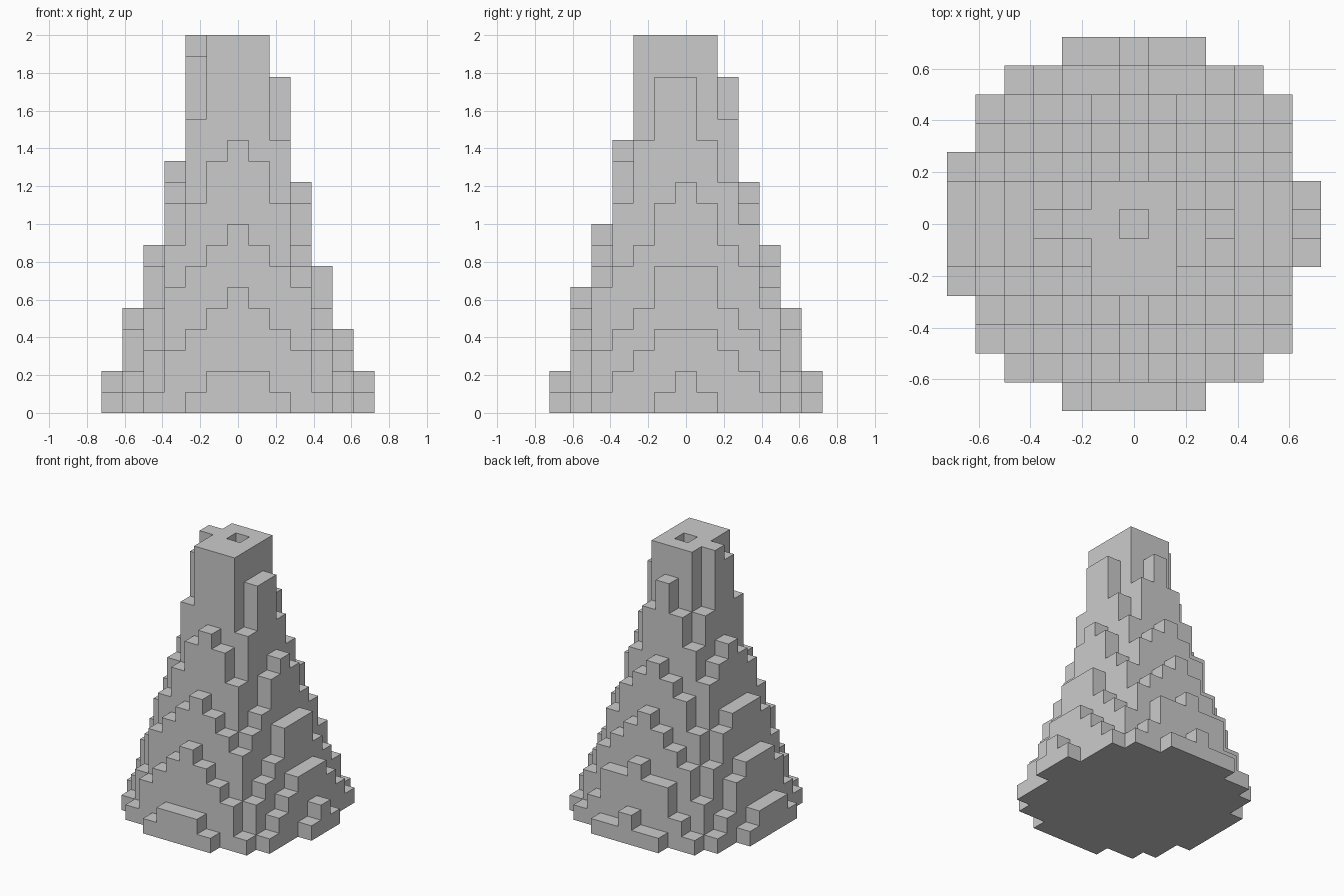
import bpy
import bmesh
import math

cube = bpy.data.objects.get("Cube")
if cube:
    bpy.data.objects.remove(cube, do_unlink=True)

S = 1 / 9          # edge of one block
TOP = 18           # blocks to the summit
N = 6              # blocks from the axis to the rim

# Slope profile of each side: height in blocks at these radii
RADII = (2, 2.24, 3, 4, 5, 6, 7)
SIDES = {
    "front": (20, 19.5, 13.1, 9.3, 6.1, 2.6, -1),
    "left": (18.5, 17.3, 12.6, 8.5, 5.4, 2.3, -0.5),
    "back": (16.5, 14.2, 11.3, 8.3, 5.2, 2.2, -0.5),
    "right": (16.9, 16.2, 11.1, 7.4, 4.4, 2.05, -0.5),
}


def slope(side, r):
    """Interpolate the height of one side at radius r."""
    prof = SIDES[side]
    for i in range(len(RADII) - 1):
        a, b = RADII[i], RADII[i + 1]
        if r <= b:
            return prof[i] + (prof[i + 1] - prof[i]) * (r - a) / (b - a)
    return 0


def height(x, y):
    """Number of stacked blocks in a column."""
    if x == 0 and y == 0:
        return 1                      # open shaft down the middle
    if max(abs(x), abs(y)) < 2:
        return TOP
    if x == N and abs(y) > 1:
        return 0
    r = math.hypot(x, y)
    across = "right" if x > 0 else "left"
    along = "back" if y > 0 else "front"
    if abs(x) == abs(y):
        h = (slope(across, r) + slope(along, r)) / 2
    else:
        h = slope(across if abs(x) > abs(y) else along, r)
    if abs(x) == 2 and y in (1, 2):   # notches behind the summit
        h -= 3 / y ** 2
    return max(0, min(TOP, math.floor(h)))


# Stepped mountain skin: tops, bottoms and exposed walls
bm = bmesh.new()


def quad(*corners):
    bm.faces.new([bm.verts.new([c * S for c in p]) for p in corners])


for x in range(-N, N + 1):
    for y in range(-N, N + 1):
        h = height(x, y)
        if h == 0:
            continue
        ring = [(x + dx / 2, y + dy / 2)
                for dx, dy in ((-1, -1), (1, -1), (1, 1), (-1, 1))]
        quad(*[(*p, h) for p in ring])
        quad(*[(*p, 0) for p in reversed(ring)])
        for i, (dx, dy) in enumerate(((0, -1), (1, 0), (0, 1), (-1, 0))):
            p, q = ring[i], ring[(i + 1) % 4]
            for z in range(height(x + dx, y + dy), h):
                quad((*p, z), (*q, z), (*q, z + 1), (*p, z + 1))

bmesh.ops.remove_doubles(bm, verts=bm.verts, dist=S / 100)
bmesh.ops.dissolve_limit(bm, angle_limit=math.radians(1),
                         verts=bm.verts, edges=bm.edges)
mesh = bpy.data.meshes.new("stepped_mountain")
bm.to_mesh(mesh)
bm.free()

# Plain grey stone
stone = bpy.data.materials.new("stone_grey")
stone.use_nodes = True
grey = (0.6, 0.6, 0.6, 1)
stone.diffuse_color = grey
stone.node_tree.nodes["Principled BSDF"].inputs["Base Color"].default_value = grey
mesh.materials.append(stone)

mountain = bpy.data.objects.new("stepped_mountain", mesh)
bpy.context.collection.objects.link(mountain)
